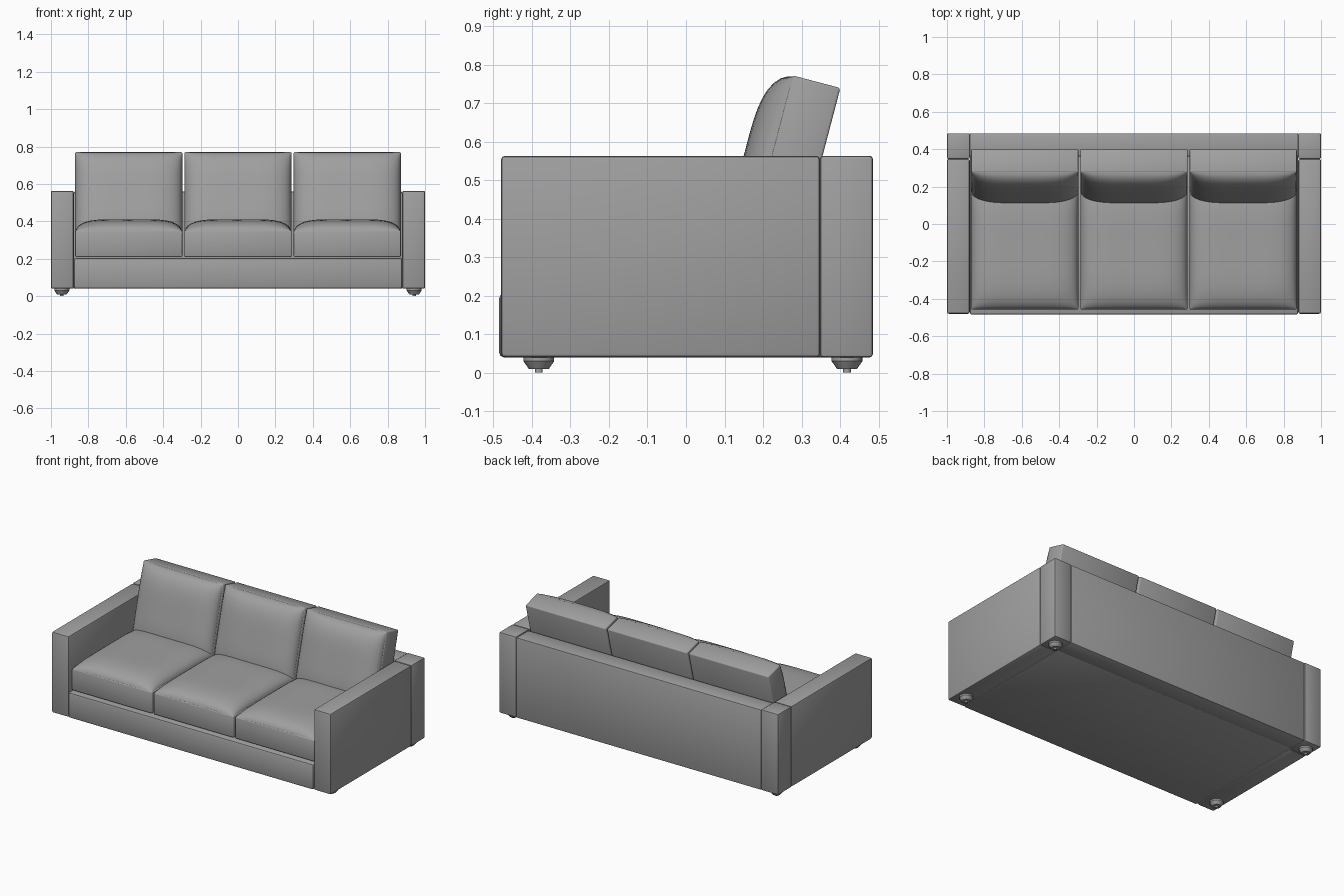
import bpy, bmesh, math
from mathutils import Matrix, Vector

old = bpy.data.objects.get("Cube")
if old:
    bpy.data.objects.remove(old, do_unlink=True)


def material(name, value):
    mat = bpy.data.materials.new(name)
    mat.use_nodes = True
    colour = (value, value, value, 1)
    mat.diffuse_color = colour
    mat.node_tree.nodes["Principled BSDF"].inputs["Base Color"].default_value = colour
    return mat


FABRIC = material("grey fabric", 0.35)


def finish(bm, name, angle=35):
    mesh = bpy.data.meshes.new(name)
    bm.to_mesh(mesh)
    bm.free()
    mesh.materials.append(FABRIC)
    obj = bpy.data.objects.new(name, mesh)
    bpy.context.collection.objects.link(obj)
    bpy.ops.object.select_all(action='DESELECT')
    obj.select_set(True)
    bpy.context.view_layer.objects.active = obj
    bpy.ops.object.shade_smooth_by_angle(angle=math.radians(angle))
    return obj


def add_box(bm, low, high, bevel):
    low, high = Vector(low), Vector(high)
    part = bmesh.new()
    bmesh.ops.create_cube(part, size=1, matrix=Matrix.Translation((low + high) / 2)
                          @ Matrix.Diagonal((*(high - low), 1)))
    bmesh.ops.bevel(part, geom=part.edges[:], offset=bevel, segments=2,
                    profile=0.5, affect='EDGES')
    temp = bpy.data.meshes.new("temp")
    part.to_mesh(temp)
    part.free()
    bm.from_mesh(temp)
    bpy.data.meshes.remove(temp)


def box(name, low, high, bevel=0.008):
    bm = bmesh.new()
    add_box(bm, low, high, bevel)
    return finish(bm, name)


def cushion(name, width, length, thick, crown, dip):
    """Boxed cushion lying flat: seam plane at z = 0, pillow crown above it."""
    bm = bmesh.new()
    add_box(bm, (-width / 2, -length / 2, -thick), (width / 2, length / 2, -0.002), 0.006)
    grid = bmesh.ops.create_grid(bm, x_segments=20, y_segments=20, size=1)
    for v in grid["verts"]:
        u, w = (math.sin(c * math.pi / 2) for c in v.co.xy)
        rise = (max(0, 1 - u ** 4) * max(0, 1 - w ** 4)) ** 0.55
        hollow = dip * (1 - u * u) * (1 - w * w)
        v.co = (u * (width / 2 - 0.003), w * (length / 2 - 0.003),
                -0.003 + crown * rise - hollow)
    return finish(bm, name, 50)


# Frame: front rail with deck, back panel, arms and rear corner posts
box("base_rail", (-0.878, -0.485, 0.04), (0.878, 0.37, 0.205), 0.012)
box("back_panel", (-0.878, 0.36, 0.04), (0.878, 0.485, 0.56))
for side, sx in (("left", 1), ("right", -1)):
    x0, x1 = sorted((sx * 0.878, sx))
    box(side + "_arm", (x0, -0.48, 0.04), (x1, 0.348, 0.563), 0.01)
    box(side + "_rear_post", (x0, 0.348, 0.04), (x1, 0.485, 0.563))

# Feet: tapered cups on small pegs
for side, sx in (("left", 1), ("right", -1)):
    for end, y in (("front", -0.382), ("back", 0.418)):
        bm = bmesh.new()
        for r_low, r_high, z0, z1 in ((0.026, 0.04, 0.01, 0.03),
                                      (0.04, 0.04, 0.03, 0.042),
                                      (0.01, 0.01, 0, 0.012)):
            bmesh.ops.create_cone(bm, cap_ends=True, segments=16, radius1=r_low,
                                  radius2=r_high, depth=z1 - z0,
                                  matrix=Matrix.Translation((sx * 0.942, y, (z0 + z1) / 2)))
        finish(bm, f"{side}_{end}_foot")

# Three seat cushions and three leaning back cushions
TILT = math.radians(14.7)
BACK_LENGTH = 0.5
for label, i in (("right", -1), ("middle", 0), ("left", 1)):
    seat = cushion(label + "_seat_cushion", 0.573, 0.68, 0.142, 0.072, 0.012)
    seat.location = (i * 0.584, -0.117, 0.352)
    back = cushion(label + "_back_cushion", 0.573, BACK_LENGTH, 0.13, 0.075, 0.004)
    top = Vector((i * 0.584, 0.275, 0.772))
    along = Vector((0, math.sin(TILT), math.cos(TILT)))
    back.location = top - along * BACK_LENGTH / 2
    back.rotation_euler = (math.pi / 2 - TILT, 0, 0)
